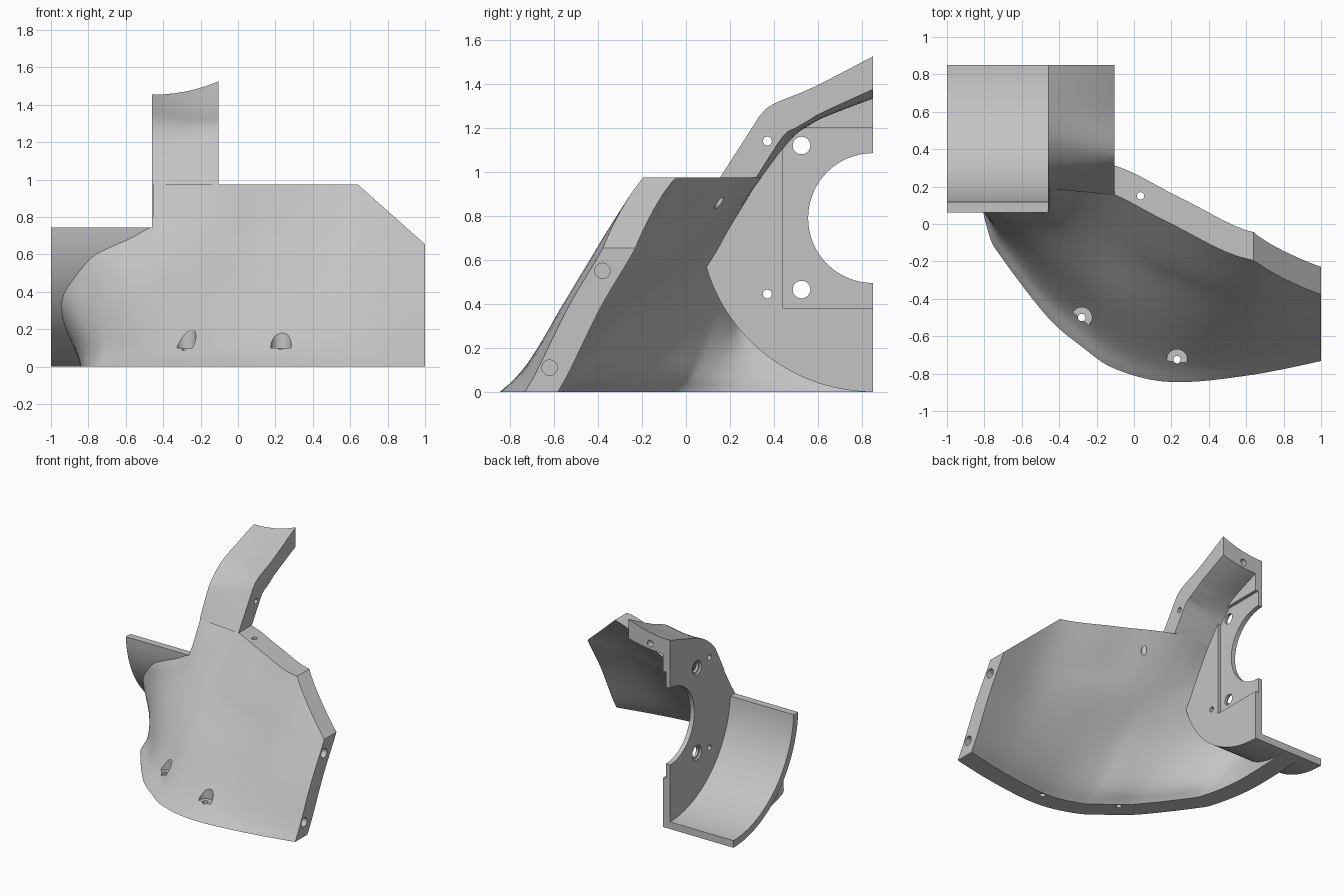
import bpy, bmesh, math
from mathutils import Vector, Matrix

if "Cube" in bpy.data.objects:
    bpy.data.objects.remove(bpy.data.objects["Cube"])

grey = bpy.data.materials.new("light_grey")
grey.use_nodes = True
grey.diffuse_color = (0.55, 0.55, 0.55, 1)
grey.node_tree.nodes["Principled BSDF"].inputs["Base Color"].default_value = grey.diffuse_color


def finish(name, bm):
    bmesh.ops.recalc_face_normals(bm, faces=bm.faces)
    mesh = bpy.data.meshes.new(name)
    bm.to_mesh(mesh)
    bm.free()
    mesh.materials.append(grey)
    ob = bpy.data.objects.new(name, mesh)
    bpy.context.collection.objects.link(ob)
    return ob


def loft(name, rings):
    """Closed solid through matching rings of points."""
    bm = bmesh.new()
    rows = [[bm.verts.new(p) for p in ring] for ring in rings]
    n = len(rows[0])
    for a, b in zip(rows, rows[1:]):
        for i in range(n):
            j = (i + 1) % n
            bm.faces.new((a[i], a[j], b[j], b[i]))
    bm.faces.new(rows[0])
    bm.faces.new(rows[-1])
    return finish(name, bm)


def cylinder(axis, start, end, centre, radius, sides=32):
    """Cutter along an axis; centre gives the two other coordinates in order."""
    bm = bmesh.new()
    bmesh.ops.create_cone(bm, cap_ends=True, segments=sides, radius1=radius,
                          radius2=radius, depth=end - start)
    mid = (start + end) / 2
    if axis == "x":
        m = Matrix.Translation((mid, *centre)) @ Matrix.Rotation(math.pi / 2, 4, "Y")
    elif axis == "y":
        m = Matrix.Translation((centre[0], mid, centre[1])) @ Matrix.Rotation(math.pi / 2, 4, "X")
    else:
        m = Matrix.Translation((*centre, mid))
    bmesh.ops.transform(bm, matrix=m, verts=bm.verts)
    return finish("cutter", bm)


def prism_x(name, outline, x0, x1):
    return loft(name, [[(x, y, z) for y, z in outline] for x in (x0, x1)])


def cut(ob, cutters, operation="DIFFERENCE"):
    """Apply the cutters, then remove them."""
    for c in cutters:
        c.hide_render = True
        mod = ob.modifiers.new("cut", "BOOLEAN")
        mod.operation, mod.solver, mod.object = operation, "EXACT", c
    graph = bpy.context.evaluated_depsgraph_get()
    graph.update()
    mesh = bpy.data.meshes.new_from_object(ob.evaluated_get(graph))
    ob.modifiers.clear()
    ob.data = mesh
    for c in cutters:
        bpy.data.objects.remove(c)


def spline(points, steps):
    """Smooth curve through the points."""
    p = [Vector(q) for q in points]
    p = [2 * p[0] - p[1]] + p + [2 * p[-1] - p[-2]]
    out = []
    for a, b, c, d in zip(p, p[1:], p[2:], p[3:]):
        for k in range(steps):
            t = k / steps
            out.append(0.5 * (2 * b + (c - a) * t + (2 * a - 5 * b + 4 * c - d) * t * t
                              + (3 * b - a - 3 * c + d) * t ** 3))
    return out + [p[-2]]


# Curved shell: horizontal sections, swept from right end round to the trough.
# The front columns share their x positions; the rest wrap round the left side.
front_x = (1.15, .64, .2, -.1, -.28, -.46)
sections = {
    0.0: ((-.70, -.805, -.845, -.775, -.655, -.5), [(-.7, -.19), (-.78, -.04), (-.84, .3), (-.83, .82)]),
    0.1: ((-.65, -.73, -.735, -.645, -.51, -.36), [(-.66, -.13), (-.76, .0), (-.86, .25), (-.88, .65)]),
    0.38: ((-.52, -.57, -.5, -.4, -.29, -.17), [(-.65, -.04), (-.79, .065), (-.95, .2), (-1, .5)]),
    0.6: ((-.39, -.435, -.31, -.18, -.1, -.02), [(-.6, .03), (-.72, .07), (-.8, .11), (-.86, .25)]),
    0.745: ((-.31, -.345, -.2, -.045, .02, .06), [(-.55, .09), (-.65, .14), (-.72, .2), (-.8, .3)]),
    0.975: ((-.16, -.195, .0, .155, .195, .19), [(-.6, .22), (-.7, .3), (-.76, .4), (-.8, .5)]),
}
WALL = 0.147
curves = []
for z, (front_y, wrap) in sections.items():
    curves.append(spline([(x, y, z) for x, y in list(zip(front_x, front_y)) + wrap], 6))
rings = []
for row in zip(*[spline(column, 5) for column in zip(*curves)]):
    inner = []
    for i, p in enumerate(row):
        d = row[min(i + 1, len(row) - 1)] - row[max(i - 1, 0)]
        inner.append(p + Vector((d.y, -d.x, 0)).normalized() * WALL)
    rings.append(list(row) + inner[::-1])
shell = loft("curved_shell", rings)

# Trim the shell to its front outline
outline = [(-1.1, -.1), (1, -.1), (1, .655), (.64, .975), (.5, 1.1),
           (-.46, 1.1), (-.46, .745), (-1.1, .745)]
cut(shell, [loft("cutter", [[(x, y, z) for x, z in outline] for y in (-1.5, 1.5)])],
    "INTERSECT")

# Clear the trough space, then drill end, top and base holes
CY, CZ, R_OUT, R_IN = 0.85, 0.79, 0.79, 0.735
cutters = [cylinder("x", -1.3, -.455, (CY, CZ), 0.765, 96)]
for yz in ((-.38, .55), (-.62, .11)):
    cutters.append(cylinder("x", .88, 1.1, yz, .035))
cutters.append(cylinder("z", .7, 1.1, (.035, .15), .02))
for xy in ((-.28, -.5), (.23, -.725)):
    cutters.append(cylinder("z", .1, .6, xy, .055))
    cutters.append(cylinder("z", -.1, .2, xy, .02))
cut(shell, cutters)

# Upper arm: side profiles, outer edge then inner edge
right_out = [(.155, .975), (.3, 1.2), (.34, 1.26), (.4, 1.31), (.58, 1.385), (.85, 1.525)]
left_out = [(.19, .975), (.27, 1.13), (.33, 1.22), (.46, 1.32), (.65, 1.39), (.85, 1.455)]
right_in = [(.32, .975), (.44, 1.16), (.5, 1.2), (.56, 1.235), (.62, 1.27), (.85, 1.375)]
left_in = [(.345, .975), (.44, 1.1), (.5, 1.17), (.57, 1.22), (.65, 1.26), (.85, 1.335)]


def arm_ring(t):
    """Profile at t from the left edge (0) to the right edge (1), sagging slightly."""
    x = -.46 + .355 * t
    ring = []
    left = spline(left_out, 4) + spline(left_in, 4)[::-1]
    right = spline(right_out, 4) + spline(right_in, 4)[::-1]
    for a, b in zip(left, right):
        p = a.lerp(b, t)
        ring.append((x, p.x, p.y - .16 * t * (1 - t) * (a.y - .975)))
    return ring


arm = loft("upper_arm", [arm_ring(i / 6) for i in range(7)])
cut(arm, [cylinder("x", -.6, 0, (.37, 1.14), .02),
          cylinder("y", .8, 1, (-.29, 1.385), .025)])


def arc(radius, start, end, steps=32):
    return [(CY + radius * math.cos(start + (end - start) * i / steps),
             CZ + radius * math.sin(start + (end - start) * i / steps))
            for i in range(steps + 1)]


# Half trough: quarter ring extruded sideways
top = math.pi + math.asin((CZ - .745) / R_OUT)
top_in = math.pi + math.asin((CZ - .745) / R_IN)
bottom = 1.5 * math.pi
trough = prism_x("trough", arc(R_OUT, top, bottom) + arc(R_IN, bottom, top_in), -1, -.45)

# Mounting plate with bearing cutout, recess and bolt holes
plate_outline = [(y + .02, z - .01) for y, z in left_out[:-1]] + [(.85, 1.43)]
plate = prism_x("mounting_plate", plate_outline + arc(R_OUT, bottom, top), -.46, -.4)
cutters = [cylinder("x", -.6, -.3, (CY, CZ), .295, 64),
           prism_x("cutter", [(.44, .38), (1, .38), (1, 1.2), (.44, 1.2)], -.425, -.3)]
for z in (1.12, .465):
    cutters.append(cylinder("x", -.6, -.3, (.525, z), .04))
    cutters.append(cylinder("x", -.6, -.445, (.525, z), .055))
for z in (1.14, .445):
    cutters.append(cylinder("x", -.6, -.3, (.37, z), .02))
cut(plate, cutters)

# Smooth curved faces, keep crisp edges
bpy.ops.object.select_all(action="DESELECT")
for ob in (shell, arm, trough, plate):
    ob.select_set(True)
bpy.context.view_layer.objects.active = shell
bpy.ops.object.shade_smooth_by_angle(angle=math.radians(25))
